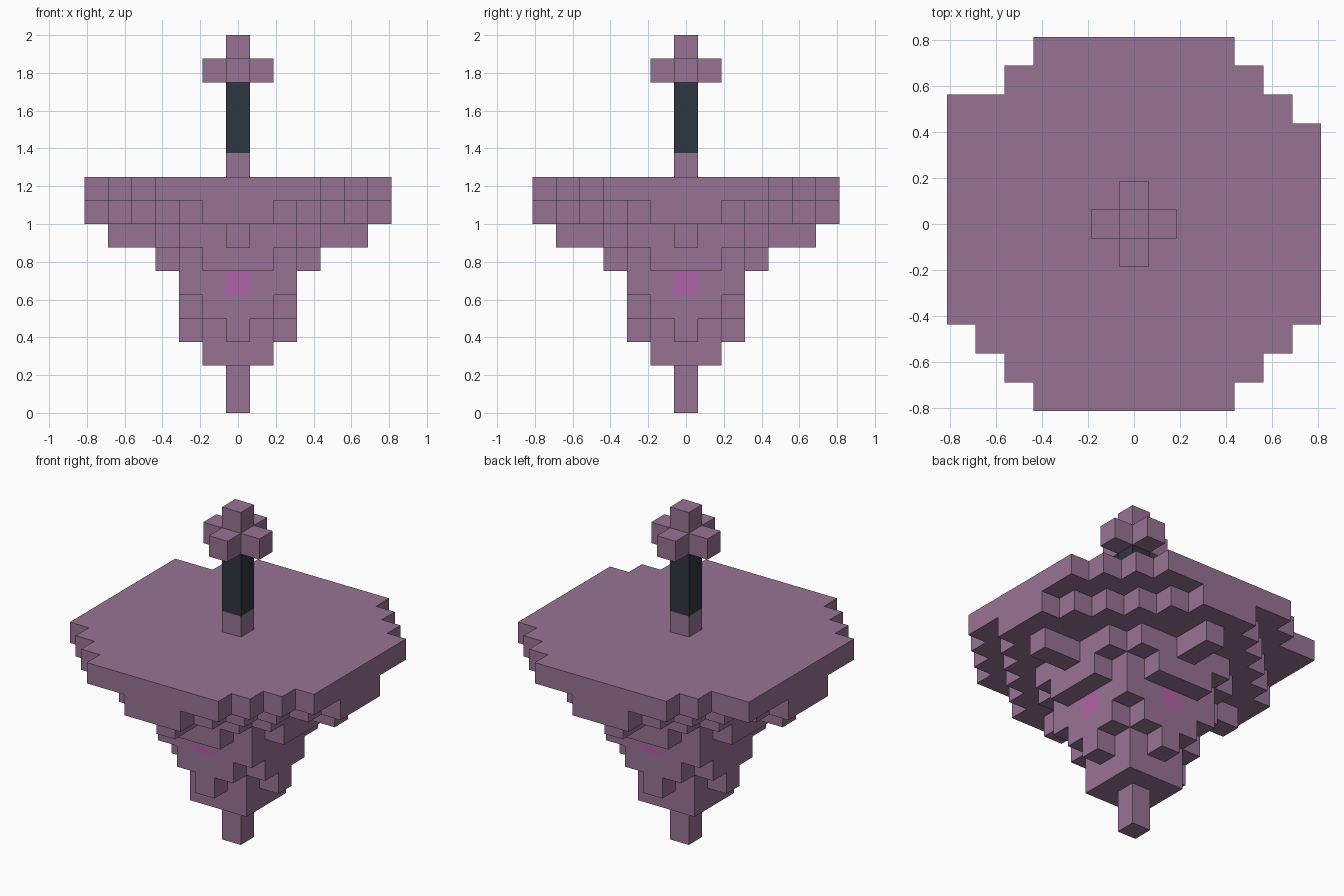
import bpy
import bmesh
from mathutils import Vector

UNIT = 0.125

cube = bpy.data.objects.get("Cube")
if cube:
    bpy.data.objects.remove(cube, do_unlink=True)


def make_material(name, rgb):
    mat = bpy.data.materials.new(name)
    mat.use_nodes = True
    mat.diffuse_color = (*rgb, 1)
    mat.node_tree.nodes["Principled BSDF"].inputs["Base Color"].default_value = (*rgb, 1)
    return mat


purple = make_material("dusty_purple", (0.314, 0.171, 0.296))
magenta = make_material("glowing_magenta", (0.434, 0.122, 0.392))
slate = make_material("dark_slate", (0.026, 0.037, 0.051))


def tier(level, reach):
    """Cells of one level; reach[i] is the half depth of column i, mirrored in x and y."""
    return {(x, y, level)
            for x in range(1 - len(reach), len(reach))
            for y in range(-reach[abs(x)], reach[abs(x)] + 1)}


def build_shell(name, cells, materials, rule=lambda cell: 0):
    """Skin a set of block cells, keeping only the exposed faces."""
    bm = bmesh.new()
    for cell in sorted(cells):
        centre = Vector((cell[0], cell[1], cell[2] + 0.5))
        for axis in range(3):
            for sign in (-1, 1):
                normal = Vector((0, 0, 0))
                normal[axis] = sign
                if tuple(int(c + n) for c, n in zip(cell, normal)) in cells:
                    continue
                u = Vector((0, 0, 0))
                u[(axis + 1) % 3] = 0.5
                v = normal.cross(u)
                mid = centre + normal * 0.5
                corners = (mid - u - v, mid + u - v, mid + u + v, mid - u + v)
                face = bm.faces.new([bm.verts.new(p * UNIT) for p in corners])
                face.material_index = rule(cell)
    bmesh.ops.remove_doubles(bm, verts=bm.verts, dist=UNIT * 0.01)
    mesh = bpy.data.meshes.new(name)
    bm.to_mesh(mesh)
    bm.free()
    for mat in materials:
        mesh.materials.append(mat)
    obj = bpy.data.objects.new(name, mesh)
    bpy.context.collection.objects.link(obj)


# Inverted stepped body, from the bottom spike up to the wide deck
tiers = [
    [0], [0],
    [1, 1],
    [2, 1, 0],
    [2, 2, 1],
    [2, 2, 2],
    [3, 3, 2, 1],
    [5, 3, 3, 2, 0, 0],
    [6, 6, 5, 4, 3, 2, 1],
    [6, 6, 6, 6, 5, 4, 3],
]
body = set()
for level, reach in enumerate(tiers):
    body |= tier(level, reach)
body.add((-6, 4, 9))  # odd block on one deck corner

# One glowing block in the middle of each side of the core
GLOW_LEVEL = 5
build_shell("stepped_body", body, [purple, magenta],
            lambda c: int(c[2] == GLOW_LEVEL and 0 in c[:2]))

# Mast: purple foot, dark shaft, cross-shaped finial
build_shell("mast_foot", tier(10, [0]), [purple])
build_shell("mast_shaft", tier(11, [0]) | tier(12, [0]) | tier(13, [0]), [slate])
build_shell("finial", tier(14, [1, 0]) | tier(15, [0]), [purple])
